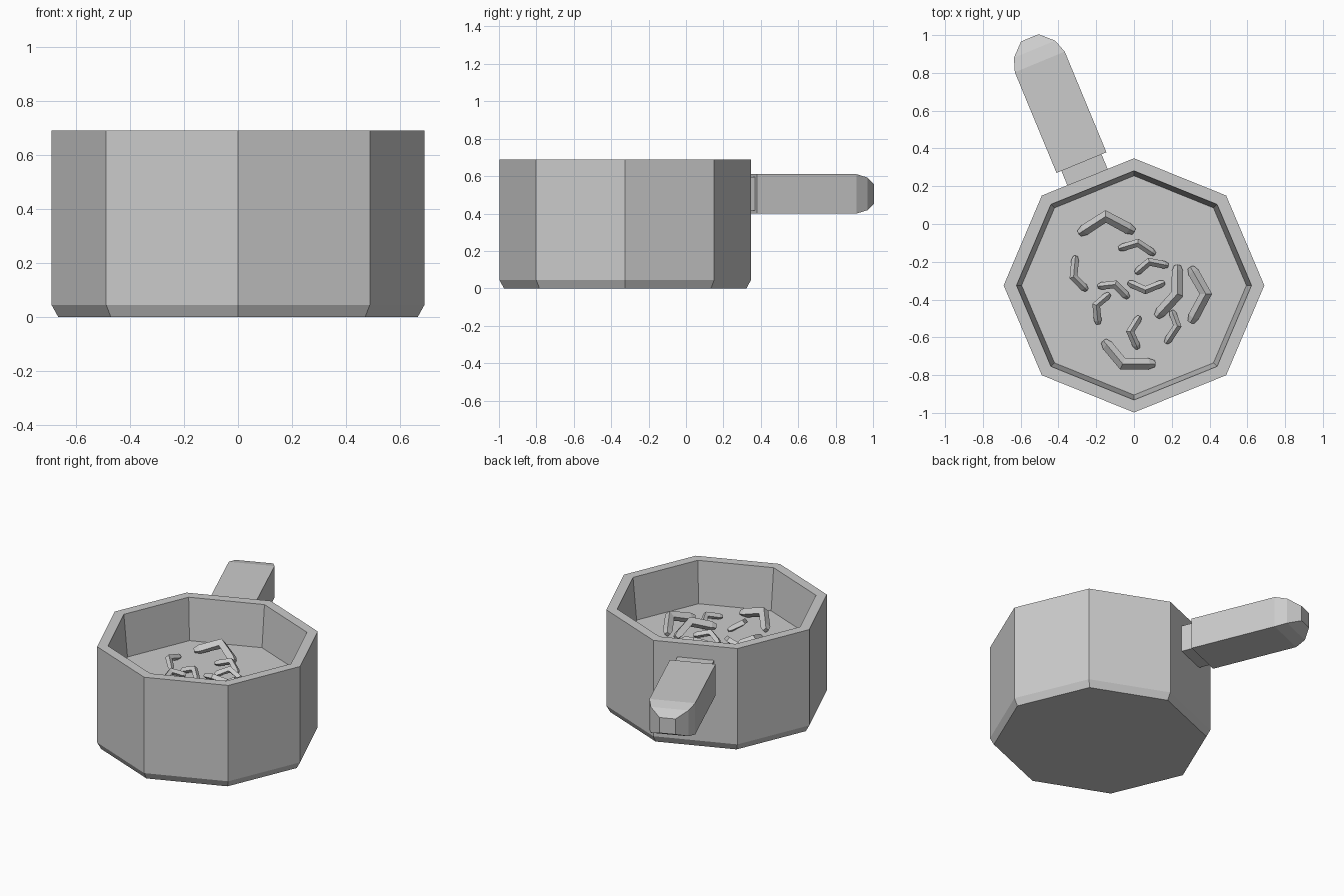
import bpy, bmesh, math
from mathutils import Vector, Matrix

cube = bpy.data.objects.get("Cube")
if cube:
    bpy.data.objects.remove(cube, do_unlink=True)

grey = bpy.data.materials.new("plain grey")
grey.use_nodes = True
COLOUR = (0.6, 0.6, 0.6, 1)
grey.diffuse_color = COLOUR
grey.node_tree.nodes["Principled BSDF"].inputs["Base Color"].default_value = COLOUR


def loft(name, rings):
    """Skin a list of point rings and cap both ends."""
    bm = bmesh.new()
    loops = [[bm.verts.new(p) for p in ring] for ring in rings]
    n = len(loops[0])
    for a, b in zip(loops, loops[1:]):
        for i in range(n):
            j = (i + 1) % n
            bm.faces.new((a[i], a[j], b[j], b[i]))
    bm.faces.new(loops[0][::-1])
    bm.faces.new(loops[-1])
    bmesh.ops.recalc_face_normals(bm, faces=bm.faces)
    mesh = bpy.data.meshes.new(name)
    bm.to_mesh(mesh)
    bm.free()
    mesh.materials.append(grey)
    obj = bpy.data.objects.new(name, mesh)
    bpy.context.collection.objects.link(obj)
    return obj


# Octagonal pot: outside wall, rim, tapered inside wall and raised floor
POT_Y, FLOOR = -0.325, 0.41


def octagon(radius, z):
    return [(radius * math.cos(k * math.pi / 4),
             POT_Y + radius * 0.975 * math.sin(k * math.pi / 4), z) for k in range(8)]


loft("pot", [octagon(r, z) for r, z in
             ((0.665, 0), (0.69, 0.045), (0.69, 0.69), (0.622, 0.69), (0.595, FLOOR))])


# Handle and its neck, square to the back wall on the right
def block(name, sections):
    obj = loft(name, [[(sx * w, d, sz * h) for sx, sz in ((-1, -1), (1, -1), (1, 1), (-1, 1))]
                      for d, w, h in sections])
    obj.matrix_world = (Matrix.Translation((-0.278, 0.325, 0.505))
                        @ Matrix.Rotation(math.radians(22.5), 4, 'Z'))


block("handle", [(0, 0.143, 0.105), (0.577, 0.143, 0.105),
                 (0.65, 0.118, 0.087), (0.715, 0.05, 0.052)])
block("handle_neck", [(-0.11, 0.115, 0.09), (0.02, 0.115, 0.09)])


# Bent pieces lying on the floor: start, bend and end in plan
def bent_piece(name, start, bend, end, large):
    width = 0.03 if large else 0.02
    rise = 0.05 if large else 0.03
    a, m, b = (Vector((*p, FLOOR + 0.02)) for p in (start, bend, end))
    m.z += rise
    along = ((m - a).normalized(), (b - a).normalized(), (b - m).normalized())
    path = [(a, along[0], 0.6), (a.lerp(m, 0.2), along[0], 1), (m, along[1], 1.1),
            (b.lerp(m, 0.2), along[2], 1), (b, along[2], 0.6)]
    rings = []
    for centre, direction, scale in path:
        side = direction.cross(Vector((0, 0, 1))).normalized() * width * scale
        up = side.cross(direction).normalized() * width * scale
        rings.append([centre + side, centre + up, centre - side, centre - up])
    loft(name, rings)


large_pieces = [
    ((-0.29, -0.05), (-0.15, 0.04), (0.0, -0.04)),
    ((-0.16, -0.62), (-0.06, -0.74), (0.11, -0.74)),
    ((0.23, -0.22), (0.23, -0.37), (0.12, -0.49)),
    ((0.3, -0.23), (0.38, -0.37), (0.3, -0.52)),
]
small_pieces = [
    ((-0.08, -0.13), (0.02, -0.1), (0.11, -0.16)),
    ((0.01, -0.26), (0.08, -0.2), (0.18, -0.22)),
    ((-0.03, -0.31), (0.06, -0.35), (0.16, -0.31)),
    ((-0.31, -0.17), (-0.32, -0.28), (-0.25, -0.35)),
    ((-0.19, -0.33), (-0.1, -0.32), (-0.03, -0.39)),
    ((-0.13, -0.37), (-0.2, -0.43), (-0.19, -0.53)),
    ((0.03, -0.49), (-0.02, -0.57), (0.02, -0.66)),
    ((0.2, -0.46), (0.23, -0.54), (0.17, -0.63)),
]
for is_large, pieces in ((True, large_pieces), (False, small_pieces)):
    for i, points in enumerate(pieces):
        bent_piece(f"{'large' if is_large else 'small'}_bent_piece_{i + 1}", *points, is_large)
